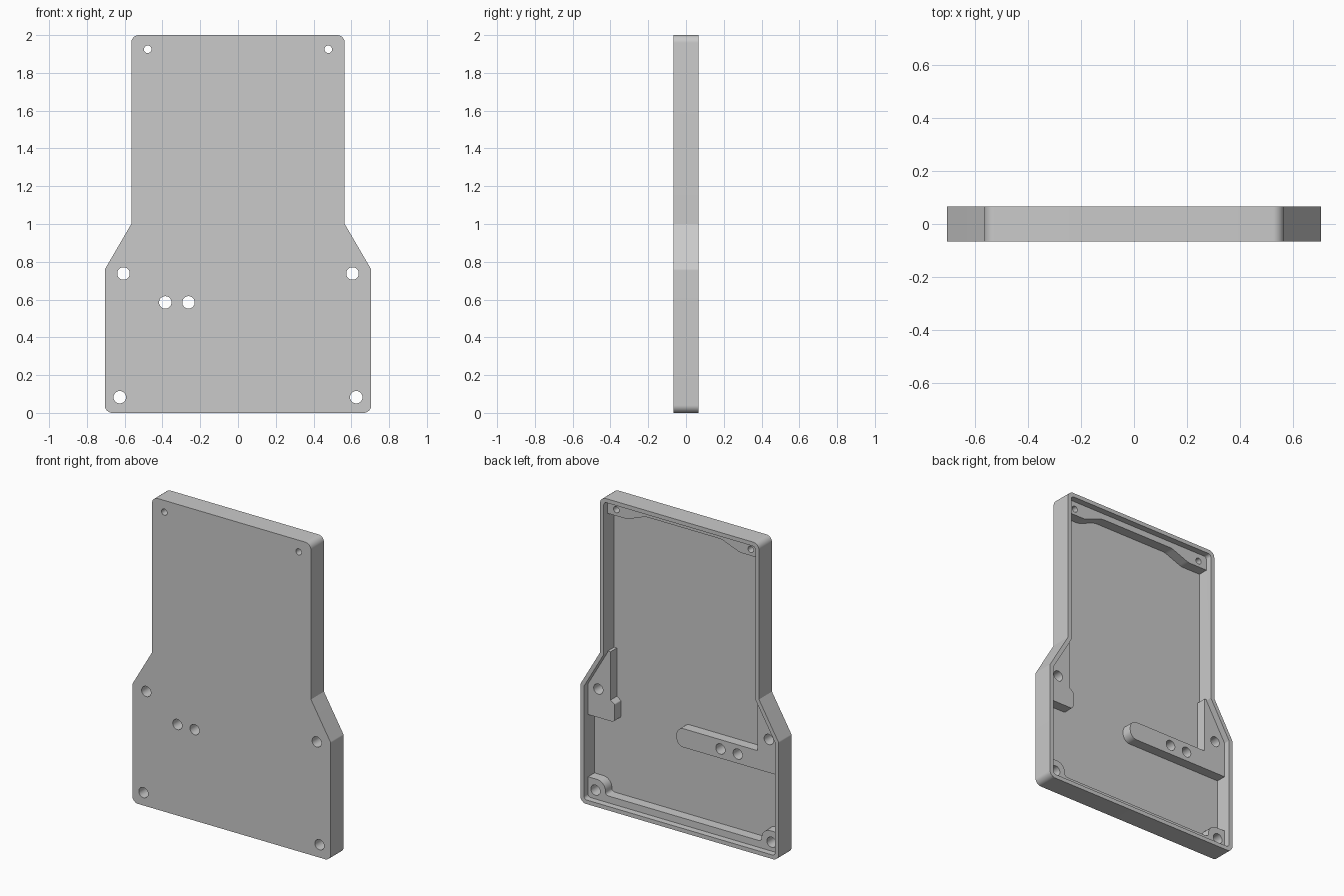
import bpy, bmesh, math
from mathutils import Vector

cube = bpy.data.objects.get("Cube")
if cube:
    bpy.data.objects.remove(cube, do_unlink=True)

BACK, FRONT = 0.066, -0.066      # overall thickness
FLOOR, PAD = -0.04, 0.025        # inner floor and pad levels
WALL, OVERLAP = 0.026, 0.05

grey = bpy.data.materials.new("plain grey")
grey.use_nodes = True
colour = (0.59, 0.59, 0.59, 1)
grey.diffuse_color = colour
grey.node_tree.nodes["Principled BSDF"].inputs["Base Color"].default_value = colour


def rounded(corners, steps=8):
    """Turn (x, z, radius) corners into a filleted outline."""
    out = []
    n = len(corners)
    for i, (x, z, r) in enumerate(corners):
        p = Vector((x, z))
        if r == 0:
            out.append(p)
            continue
        a = (Vector(corners[i - 1][:2]) - p).normalized()
        b = (Vector(corners[(i + 1) % n][:2]) - p).normalized()
        half = a.angle(b) / 2
        centre = p + (a + b).normalized() * (r / math.sin(half))
        start = p + a * (r / math.tan(half)) - centre
        end = p + b * (r / math.tan(half)) - centre
        for s in range(steps + 1):
            spoke = start.lerp(end, s / steps).normalized()
            out.append(centre + spoke * r)
    return out


def prism(name, outline, y0, y1):
    bm = bmesh.new()
    face = bm.faces.new([bm.verts.new((p[0], y0, p[1])) for p in outline])
    ext = bmesh.ops.extrude_face_region(bm, geom=[face], use_keep_orig=True)
    moved = [v for v in ext["geom"] if isinstance(v, bmesh.types.BMVert)]
    bmesh.ops.translate(bm, verts=moved, vec=(0, y1 - y0, 0))
    bmesh.ops.recalc_face_normals(bm, faces=bm.faces)
    mesh = bpy.data.meshes.new(name)
    bm.to_mesh(mesh)
    bm.free()
    mesh.materials.append(grey)
    obj = bpy.data.objects.new(name, mesh)
    bpy.context.collection.objects.link(obj)
    return obj


def combine(target, tool, operation):
    """Apply a boolean and discard the tool."""
    mod = target.modifiers.new(operation.lower(), "BOOLEAN")
    mod.operation, mod.solver, mod.object = operation, "EXACT", tool
    bpy.context.view_layer.objects.active = target
    bpy.ops.object.modifier_apply(modifier=mod.name)
    bpy.data.objects.remove(tool, do_unlink=True)


def mirrored(half):
    return half + [(-x, z, r) for x, z, r in reversed(half)]


# Outer shell and its cavity, open at the back
shell_half = [(0.705, 0, 0.04), (0.705, 0.76, 0.02), (0.565, 1.0, 0), (0.565, 2, 0.04)]
cavity_half = [(0.705 - WALL, WALL, 0.02), (0.705 - WALL, 0.753, 0.01),
               (0.565 - WALL, 0.993, 0), (0.565 - WALL, 2 - WALL, 0.02)]
case = prism("case_shell", rounded(mirrored(shell_half)), FRONT, BACK)
combine(case, prism("cavity", rounded(mirrored(cavity_half)), FLOOR, BACK + OVERLAP), "DIFFERENCE")

# Raised pads on the inner floor
top_ledge = mirrored([(0.27, 1.935, 0.1), (0.4, 1.885, 0.1), (0.55, 1.885, 0), (0.55, 1.985, 0.02)])
bottom_ledge = mirrored([(0.555, 0.07, 0.02), (0.555, 0.155, 0.06), (0.69, 0.155, 0),
                         (0.69, 0.015, 0.02)])
left_pad = [(0.52, 1.0, 0), (0.55, 1.0, 0), (0.69, 0.757, 0), (0.69, 0.555, 0),
            (0.49, 0.555, 0.02), (0.49, 0.67, 0.01), (0.52, 0.69, 0)]
right_pad_arm = [(0.05, 0.525, 0.05), (0.05, 0.645, 0.05), (-0.525, 0.645, 0),
                 (-0.525, 1.0, 0), (-0.55, 1.0, 0), (-0.69, 0.757, 0), (-0.69, 0.525, 0)]
for name, pad in [("top_ledge", top_ledge), ("bottom_ledge", bottom_ledge),
                  ("left_pad", left_pad), ("right_pad_arm", right_pad_arm)]:
    combine(case, prism(name, rounded(pad), FLOOR - 0.01, PAD), "UNION")

# Screw holes through the pads and floor
holes = [(-0.385, 0.585, 0.033), (-0.262, 0.585, 0.033)]
for side in (-1, 1):
    holes += [(side * 0.478, 1.925, 0.02), (side * 0.606, 0.738, 0.033), (side * 0.626, 0.083, 0.033)]
for x, z, r in holes:
    ring = [(x + r * math.cos(a), z + r * math.sin(a))
            for a in (math.tau * i / 32 for i in range(32))]
    combine(case, prism("hole", ring, FRONT - OVERLAP, BACK + OVERLAP), "DIFFERENCE")

# Smooth the rounded corners, keep hard edges
bpy.ops.object.select_all(action="DESELECT")
case.select_set(True)
bpy.context.view_layer.objects.active = case
bpy.ops.object.shade_smooth_by_angle(angle=math.radians(25))
